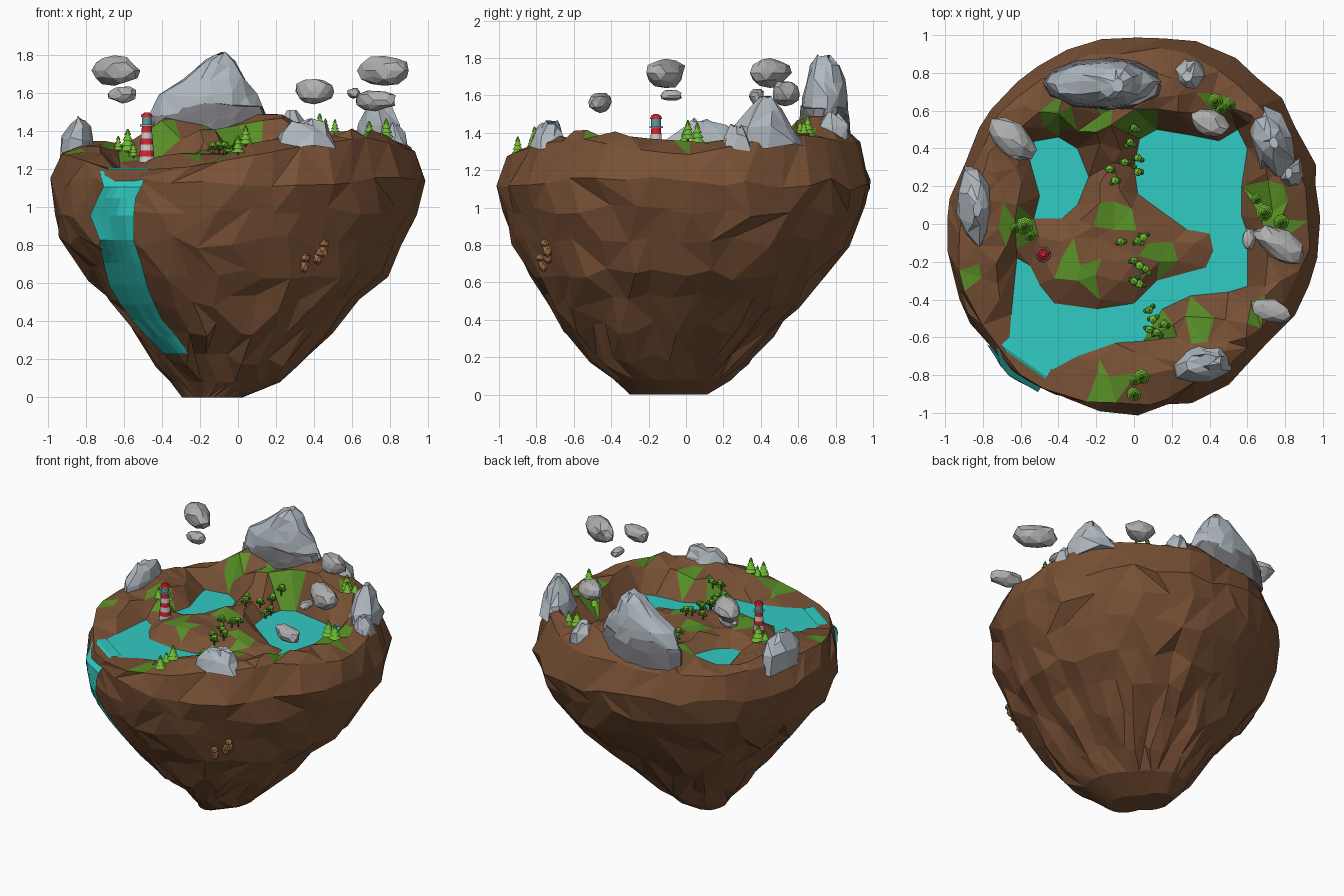
import bpy, bmesh, math, random
from mathutils import Vector, Matrix
from mathutils.bvhtree import BVHTree
from mathutils.geometry import delaunay_2d_cdt, intersect_point_line

if "Cube" in bpy.data.objects:
    bpy.data.objects.remove(bpy.data.objects["Cube"])

R = random.Random(4)


def mat(name, rgb):
    m = bpy.data.materials.new(name)
    m.diffuse_color = (*rgb, 1)
    m.use_nodes = True
    m.node_tree.nodes["Principled BSDF"].inputs["Base Color"].default_value = m.diffuse_color
    return m


EARTH = mat("earth", (0.19, 0.082, 0.036))
GRASS = mat("grass", (0.10, 0.28, 0.02))
WATER = mat("water", (0.03, 0.60, 0.54))
STONE = mat("pale_stone", (0.43, 0.48, 0.52))
DARK = mat("dark_stone", (0.19, 0.19, 0.21))
GREY = mat("grey_stone", (0.43, 0.43, 0.43))
LEAF = mat("leaf", (0.16, 0.50, 0.03))
BUSH = mat("bush", (0.06, 0.25, 0.02))
CLAY = mat("clay", (0.38, 0.17, 0.07))
RED = mat("red", (0.65, 0.02, 0.03))
WHITE = mat("white", (0.8, 0.8, 0.8))
GLASS = mat("glass", (0.12, 0.33, 0.38))


def mesh(name, verts, faces, *mats):
    me = bpy.data.meshes.new(name)
    me.from_pydata([tuple(v) for v in verts], [], faces)
    for m in mats:
        me.materials.append(m)
    ob = bpy.data.objects.new(name, me)
    bpy.context.collection.objects.link(ob)
    return ob


def from_bm(name, bm, m):
    ob = mesh(name, [], [], m)
    bm.to_mesh(ob.data)
    bm.free()
    return ob


def skin(name, rings, m, top=True):
    """Faceted skin over rings of equal point count, triangles split at random."""
    n, f = len(rings[0]), [list(range(len(rings[0])))[::-1]]
    for k in range(len(rings) - 1):
        for i in range(n):
            a, b = k * n + i, k * n + (i + 1) % n
            c, d = b + n, a + n
            f += [[a, b, c], [a, c, d]] if R.random() < .5 else [[a, b, d], [b, c, d]]
    if top:
        f.append([(len(rings) - 1) * n + i for i in range(n)])
    return mesh(name, [p for r in rings for p in r], f, m)


def rock(name, rings, m, n=9, rot=0, jit=.14):
    """Rings are (z, cx, cy, rx, ry)."""
    out = []
    for z, cx, cy, rx, ry in rings:
        ring = []
        for i in range(n):
            a, s = math.tau * (i + R.uniform(-.25, .25)) / n, 1 + R.uniform(-jit, jit)
            p = Matrix.Rotation(rot, 2) @ Vector((rx * s * math.cos(a), ry * s * math.sin(a)))
            ring.append((cx + p.x, cy + p.y, z + R.uniform(-.015, .015)))
        out.append(ring)
    return skin(name, out, m)


def blob(name, loc, half, m, rot=0, sub=2, jit=.1):
    bm = bmesh.new()
    bmesh.ops.create_icosphere(bm, subdivisions=sub, radius=1)
    for v in bm.verts:
        v.co *= 1 + R.uniform(-jit, jit)
    bm.transform(Matrix.Translation(loc) @ Matrix.Rotation(rot, 4, 'Z') @ Matrix.Diagonal((*half, 1)))
    return from_bm(name, bm, m)


def cones(name, x, y, parts, m, n):
    """Parts are (z0, z1, r0, r1) stacked frusta."""
    bm = bmesh.new()
    for z0, z1, r0, r1 in parts:
        bmesh.ops.create_cone(bm, cap_ends=True, segments=n, radius1=r0, radius2=r1, depth=z1 - z0,
                              matrix=Matrix.Translation((x, y, (z0 + z1) / 2)))
    return from_bm(name, bm, m)


# island body: (z, xmin, xmax, ymin, ymax, squeeze along the x=y diagonal)
N = 36
levels = [(0, -.27, .0, -.27, .08, .38), (.08, -.34, .2, -.37, .22, .22), (.2, -.43, .33, -.5, .32, .12),
          (.35, -.56, .5, -.65, .48, .05), (.5, -.68, .63, -.75, .62, 0), (.65, -.8, .78, -.84, .73, -.02),
          (.82, -.93, .88, -.92, .87, -.03), (.98, -.975, .95, -.98, .96, -.03), (1.13, -.98, .985, -1, 1, -.025)]
rim = [(0, 1.28), (25, 1.36), (45, 1.39), (65, 1.35), (90, 1.35), (135, 1.3), (180, 1.29), (210, 1.27), (219, 1.2),
       (245, 1.2), (255, 1.215), (270, 1.26), (295, 1.33), (320, 1.37), (345, 1.31), (360, 1.28)]


def rim_z(a):
    a = math.degrees(a) % 360
    for (a0, z0), (a1, z1) in zip(rim, rim[1:]):
        if a0 <= a <= a1:
            return z0 + (z1 - z0) * (a - a0) / (a1 - a0)


rings = []
for k, (z, x0, x1, y0, y1, q) in enumerate(levels + [(None, -.95, .95, -.96, .96, -.025)]):
    ring = []
    for i in range(N):
        a = math.tau * (i + .3 * (k % 2) + R.uniform(-.25, .25)) / N
        s = (1 + R.uniform(-.025, .018)) * (1 - q * math.sin(2 * a))
        zz = rim_z(a) if z is None else z + (R.uniform(-.04, .04) if k > 1 else 0)
        if z is None:
            s *= 1 - (zz - 1.25) * .4
        ring.append(Vector(((x0 + x1) / 2 + (x1 - x0) / 2 * s * math.cos(a),
                            (y0 + y1) / 2 + (y1 - y0) / 2 * s * math.sin(a), zz)))
    rings.append(ring)
body = skin("island_body", rings, EARTH, top=False)

# water outlines seen from above
river = [(-.66, -.61), (-.65, -.48), (-.62, -.18), (-.55, -.22), (-.5, -.32), (-.42, -.42), (-.2, -.45), (0, -.42),
         (.12, -.3), (.38, -.23), (.42, -.14), (.4, -.05), (.28, -.03), (.1, .1), (.02, .16), (0, .3), (.03, .45),
         (.12, .5), (.3, .47), (.45, .44), (.55, .5), (.6, .4), (.57, .2), (.57, .04), (.6, -.05), (.6, -.33),
         (.5, -.36), (.3, -.38), (.15, -.45), (.05, -.62), (-.1, -.63), (-.3, -.7), (-.43, -.77)]
pond = [(-.53, .03), (-.5, .15), (-.55, .33), (-.57, .43), (-.4, .46), (-.3, .4), (-.24, .25), (-.3, .1), (-.38, .03)]


def sides(poly):
    return list(zip(poly, poly[1:] + poly[:1]))


def inside(p, poly):
    return sum((a[1] > p[1]) != (b[1] > p[1]) and
               p[0] < a[0] + (p[1] - a[1]) * (b[0] - a[0]) / (b[1] - a[1]) for a, b in sides(poly)) % 2


def shore(p):
    best = 9
    for a, b in sides(river) + sides(pond):
        q, t = intersect_point_line(p, a, b)
        q = Vector(a).lerp(Vector(b), min(1, max(0, t)))
        best = min(best, (Vector(p[:2]) - q).length)
    return best


# land height from a few spot heights
spots = [(0, 0, 1.28), (-.2, -.2, 1.28), (.25, -.12, 1.25), (-.1, .3, 1.28), (-.5, -.1, 1.25), (-.15, .58, 1.4),
         (-.16, .7, 1.5), (-.43, .72, 1.5), (.2, .72, 1.5), (.42, .62, 1.38), (.68, .5, 1.42), (.75, .1, 1.35),
         (.75, -.15, 1.37), (.7, -.5, 1.43), (.35, -.55, 1.34), (.35, -.75, 1.4), (.05, -.8, 1.33), (-.2, -.82, 1.23),
         (-.75, -.1, 1.32), (-.78, .15, 1.36), (-.72, .4, 1.33), (-.62, .62, 1.33), (-.8, -.4, 1.3), (-.2, .88, 1.4),
         (.3, .86, 1.41)]


def height(p):
    if inside(p, river) or inside(p, pond):
        return 1.2
    w = [((p[0] - x) ** 2 + (p[1] - y) ** 2 + .002) ** -1.6 for x, y, z in spots]
    h = sum(wi * s[2] for wi, s in zip(w, spots)) / sum(w)
    return 1.2 + (h - 1.2 + R.uniform(-.012, .012)) * min(1, shore(p) / .1)


# island top: triangulated with the shores as fixed edges
edge = rings[-1]
pts, cons = [], []
for loop in ([tuple(v.xy) for v in edge], river, pond):
    s = len(pts)
    pts += [Vector(p) for p in loop]
    cons += [(s + i, s + (i + 1) % len(loop)) for i in range(len(loop))]
for i in range(-9, 10):
    for j in range(-9, 10):
        p = Vector((i * .1 + R.uniform(-.035, .035), j * .1 + R.uniform(-.035, .035)))
        if p.length < .86 and shore(p) > .04:
            pts.append(p)
v2, _, tris, orig, _, _ = delaunay_2d_cdt(pts, cons, [], 1, 1e-5)
v3 = []
for p, o in zip(v2, orig):
    k = o[0] if o else N
    v3.append(Vector((p.x, p.y, edge[k].z if k < N else 1.2 if k < N + len(river) + len(pond) else height(p))))
top = mesh("island_top", v3, tris, EARTH, GRASS, WATER)
patches = [(-.1, 0, .08), (-.3, -.25, .11), (.14, -.18, .07), (.35, -.5, .09), (.12, -.53, .07), (-.13, -.82, .1),
           (.73, .1, .1), (.67, -.5, .07), (-.83, -.28, .06), (-.62, 0, .07), (-.4, .56, .08), (-.2, .57, .07),
           (.02, .56, .08), (.42, .6, .07), (.78, -.02, .07)]
for f in top.data.polygons:
    c = f.center
    if inside(c, river) or inside(c, pond):
        f.material_index = 2
    elif any(math.hypot(c.x - x, c.y - y) < r for x, y, r in patches):
        f.material_index = 1
ground = BVHTree.FromPolygons(v3, tris)
cliff = BVHTree.FromPolygons([v.co for v in body.data.vertices], [list(p.vertices) for p in body.data.polygons])


def ground_z(x, y):
    hit = ground.ray_cast(Vector((x, y, 3)), Vector((0, 0, -1)))[0]
    return hit.z if hit else 1.25


def cliff_at(x, z):
    hit = cliff.ray_cast(Vector((x, -3, z)), Vector((0, 1, 0)))[0]
    return Vector((x, hit.y if hit else -.6, z))


# waterfall: flat lip over the rim, then draped on the cliff (z, left x, right x)
falls = [(1.1, -.7, -.5), (1.04, -.73, -.53), (.95, -.77, -.54), (.82, -.72, -.54), (.7, -.7, -.5),
         (.58, -.67, -.47), (.48, -.61, -.43), (.4, -.55, -.39), (.31, -.47, -.31), (.22, -.38, -.25)]
M = 6
fv = []
for s, z in ((.97, 1.206), (1.05, 1.208), (1.085, 1.19)):
    fv += [Vector(((-.67 + .23 * i / (M - 1)) * s, (-.61 - .16 * i / (M - 1)) * s, z)) for i in range(M)]
for z, xl, xr in falls:
    fv += [cliff_at(xl + (xr - xl) * i / (M - 1), z) + Vector((-.008, -.028, .008)) for i in range(M)]
mesh("waterfall", fv, [(a + i, a + M + i, a + M + i + 1, a + i + 1)
                       for a in range(0, len(fv) - M, M) for i in range(M - 1)], WATER)

# mountain and rim rocks
rock("mountain_skirt", [(1.36, -.15, .74, .33, .14), (1.47, -.15, .74, .315, .135), (1.54, -.14, .74, .27, .125)],
     DARK, 12, jit=.05)
rock("mountain", [(1.49, -.155, .74, .305, .125), (1.59, -.165, .745, .26, .125), (1.68, -.13, .745, .17, .105),
                  (1.76, -.095, .745, .09, .08), (1.81, -.085, .735, .03, .035)], STONE, 12, jit=.07)
rock("left_rock", [(1.24, -.84, .1, .095, .23), (1.36, -.84, .1, .09, .2), (1.43, -.83, .1, .055, .12),
                   (1.47, -.83, .08, .02, .04)], STONE)
rock("front_rock", [(1.32, .36, -.74, .18, .1), (1.39, .36, -.74, .15, .08), (1.44, .37, -.73, .1, .05),
                    (1.455, .38, -.72, .05, .03)], STONE, rot=.25)
rock("right_rock", [(1.33, .74, .42, .11, .2), (1.43, .74, .42, .1, .16), (1.52, .74, .43, .065, .09),
                    (1.585, .74, .43, .02, .03)], STONE, rot=.35)
rock("right_low_rock", [(1.3, .83, .27, .07, .09), (1.38, .83, .27, .055, .07), (1.44, .82, .27, .02, .03)], STONE, 7)
rock("back_rock", [(1.33, .29, .79, .1, .1), (1.44, .29, .79, .075, .08), (1.5, .28, .78, .025, .03)], STONE, 7)

# floating rocks
for loc, half, rot in [((-.65, .45, 1.72), (.14, .085, .078), -.6), ((-.61, .38, 1.595), (.075, .04, .043), 0),
                       ((.4, .53, 1.61), (.105, .07, .07), -.3), ((.77, -.11, 1.72), (.155, .08, .08), -.6),
                       ((.725, -.46, 1.565), (.115, .06, .055), -.25), ((.61, -.08, 1.6), (.035, .06, .03), 0)]:
    blob("floating_rock", loc, half, GREY, rot, jit=.13)

# clay boulders on the front cliff
for x, z, h in [(.35, .69, .04), (.355, .735, .025), (.42, .73, .035), (.43, .76, .025), (.45, .77, .04), (.455, .81, .022)]:
    blob("clay_boulder", cliff_at(x, z) + Vector((0, -.012, 0)), (.028, .028, h), CLAY, 0, 1)

# lighthouse
lx, ly = -.48, -.16
for i in range(6):
    z, r = 1.235 + i * .032, .042 - i * .0028
    cones("tower_band", lx, ly, [(z, z + .032, r, r - .0028)], RED if i % 2 else WHITE, 12)
cones("gallery", lx, ly, [(1.425, 1.435, .036, .036)], GREY, 12)
cones("lantern_room", lx, ly, [(1.435, 1.475, .026, .026)], GLASS, 12)
cones("lantern_roof", lx, ly, [(1.475, 1.492, .032, .026), (1.492, 1.5, .02, .012)], RED, 12)

# conifers
for x, y, h in [(-.58, -.01, .14), (-.55, -.06, .09), (-.63, -.02, .09), (.43, .65, .12), (.46, .61, .09),
                (.51, .63, .08), (.65, .13, .09), (.69, .06, .13), (.78, .01, .12), (.0, -.83, .08),
                (.04, -.81, .12), (0, -.9, .11)]:
    z = ground_z(x, y) - .01
    cones("conifer_trunk", x, y, [(z, z + .3 * h, .007, .006)], EARTH, 6)
    cones("conifer", x, y, [(z + h * (.18 + .2 * k), z + h * (.5 + .17 * k), h * (.34 - .07 * k), h * .03)
                            for k in range(4)], LEAF, 9)

# round bushes
for x, y in [(0, .5), (-.02, .42), (.02, .35), (.02, .29), (-.05, .33), (-.13, .29), (-.1, .23), (-.07, -.1), (.02, -.1),
             (.05, -.07), (0, -.2), (.03, -.22), (0, -.29), (.03, -.32), (.06, -.25), (.08, -.45), (.1, -.5),
             (.08, -.55), (.16, -.54), (.12, -.58)]:
    z = ground_z(x, y)
    cones("bush_trunk", x, y, [(z - .01, z + .05, .006, .005)], EARTH, 5)
    for dx, dz, r in [(0, .055, .024), (.02, .04, .017), (-.018, .035, .015)]:
        blob("bush_crown", (x + dx, y + R.uniform(-.015, .015), z + dz), (r, r, r * .8), BUSH if r < .02 else LEAF, 0, 1)
